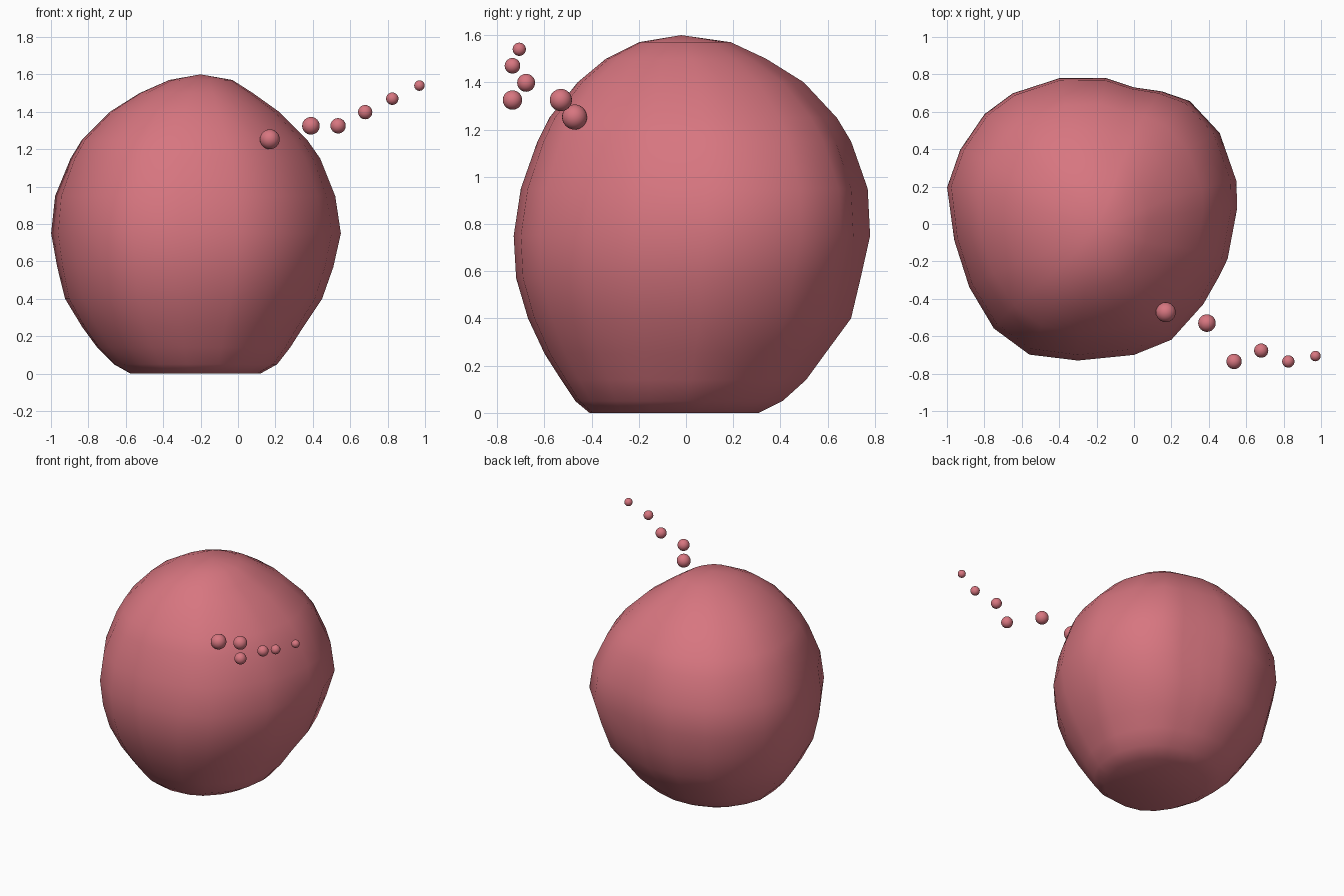
import bpy, bmesh
from mathutils import Vector

default_cube = bpy.data.objects.get("Cube")
if default_cube:
    bpy.data.objects.remove(default_cube, do_unlink=True)

# Single dusty rose colour
rose = bpy.data.materials.new("dusty_rose")
rose.use_nodes = True
rose.diffuse_color = (0.68, 0.18, 0.215, 1)
rose.node_tree.nodes["Principled BSDF"].inputs["Base Color"].default_value = rose.diffuse_color


def finish(name, bm):
    """Turn a bmesh into a smooth shaded rose object."""
    bmesh.ops.recalc_face_normals(bm, faces=bm.faces[:])
    mesh = bpy.data.meshes.new(name)
    bm.to_mesh(mesh)
    bm.free()
    mesh.materials.append(rose)
    obj = bpy.data.objects.new(name, mesh)
    bpy.context.collection.objects.link(obj)
    bpy.ops.object.select_all(action="DESELECT")
    obj.select_set(True)
    bpy.context.view_layer.objects.active = obj
    bpy.ops.object.shade_smooth_by_angle(angle=0.9)
    return obj


# Lumpy plan outline of the body at its widest
outline = [(-.4, .78), (-.15, .78), (0, .73), (.15, .71), (.3, .66), (.46, .49),
           (.55, .23), (.55, .08), (.5, -.18), (.45, -.28), (.37, -.42), (.2, -.61),
           (0, -.69), (-.3, -.72), (-.56, -.69), (-.75, -.55), (-.88, -.33),
           (-.96, -.08), (-1, .2), (-.93, .4), (-.8, .59), (-.65, .7)]

# Body extents by height: z, left edge, right edge, front edge, back edge
levels = [(0, -.58, .12, -.41, .31), (.05, -.67, .21, -.47, .41),
          (.14, -.76, .28, -.53, .51), (.25, -.84, .35, -.6, .59),
          (.4, -.93, .45, -.67, .7), (.57, -.97, .51, -.72, .74),
          (.75, -1, .55, -.73, .78), (.95, -.98, .52, -.7, .77),
          (1.15, -.9, .44, -.63, .7), (1.25, -.84, .37, -.58, .64),
          (1.4, -.69, .22, -.46, .5), (1.5, -.53, .08, -.34, .34),
          (1.57, -.37, -.03, -.2, .19)]


def body_ring(bm, level):
    z, x0, x1, y0, y1 = level
    # Square off the middle, round off towards the top and bottom
    weight = max(0.3, 1 - abs(z - 0.8) * 0.8)
    ring = []
    for x, y in outline:
        shape = Vector(((x + .225) / .775, (y - .03) / .75))
        shape = shape.normalized().lerp(shape, weight)
        ring.append(bm.verts.new(((x0 + x1) / 2 + shape.x * (x1 - x0) / 2,
                                  (y0 + y1) / 2 + shape.y * (y1 - y0) / 2, z)))
    return ring


# Large rounded body, lofted with a flat base and a shallow crown
bm = bmesh.new()
rings = [body_ring(bm, level) for level in levels]
count = len(outline)
for low, high in zip(rings, rings[1:]):
    for i in range(count):
        j = (i + 1) % count
        bm.faces.new((low[i], low[j], high[j], high[i]))
bm.faces.new(rings[0])
crown = bm.verts.new((-.2, -.02, 1.6))
for i in range(count):
    bm.faces.new((rings[-1][i], rings[-1][(i + 1) % count], crown))
finish("body", bm)

# Trail of shrinking beads: x, y, z, radius
beads = [(.17, -.472, 1.253, .053), (.39, -.53, 1.325, .047),
         (.535, -.735, 1.325, .041), (.68, -.677, 1.398, .038),
         (.825, -.735, 1.47, .033), (.97, -.706, 1.54, .028)]
for number, (x, y, z, radius) in enumerate(beads, 1):
    bm = bmesh.new()
    bmesh.ops.create_uvsphere(bm, u_segments=24, v_segments=16, radius=radius)
    bead = finish(f"trail_bead_{number}", bm)
    bead.location = (x, y, z)
